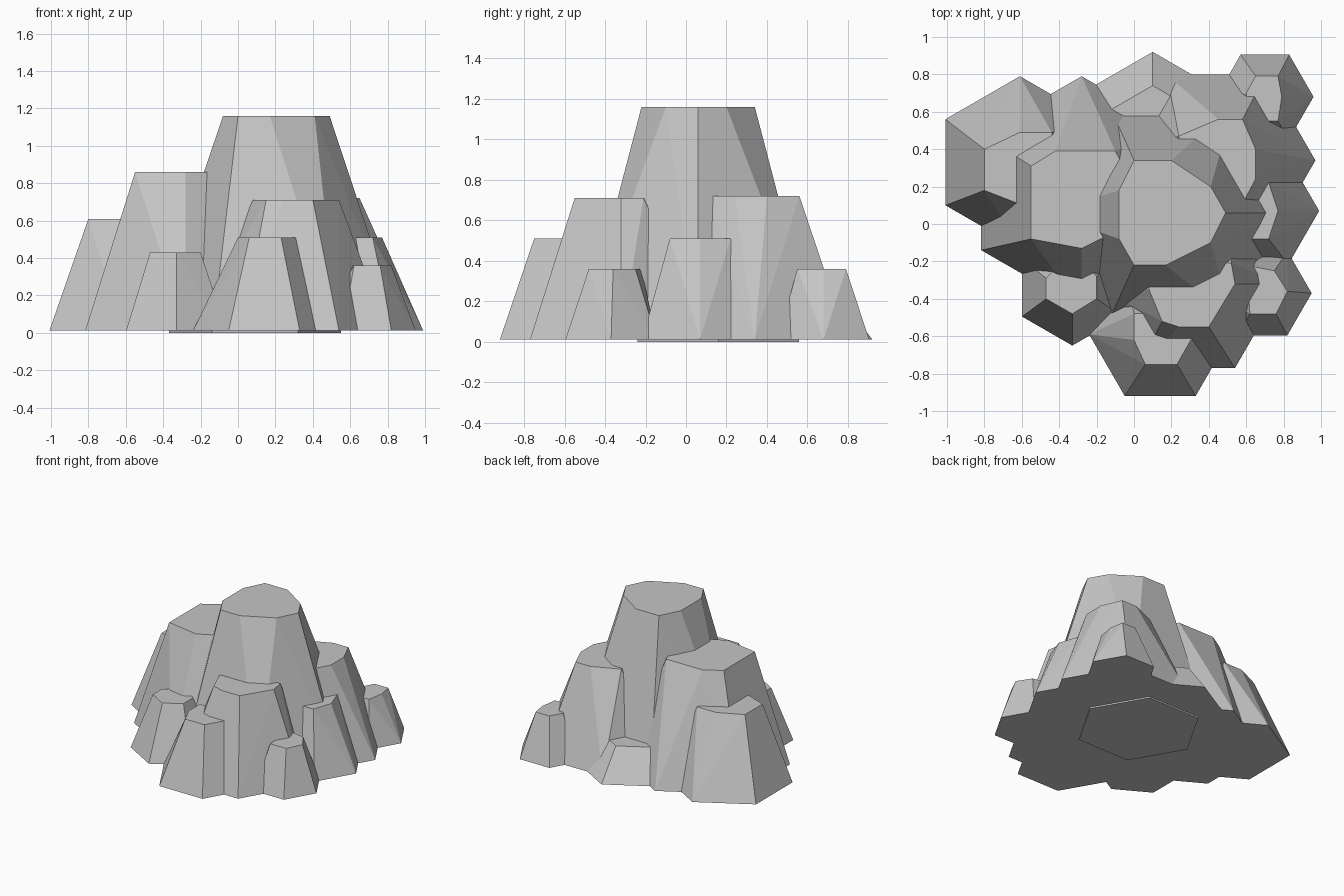
import bpy
import bmesh
from math import sin, cos, pi

default_cube = bpy.data.objects.get("Cube")
if default_cube:
    bpy.data.objects.remove(default_cube, do_unlink=True)

GROUND = 0.012

# One grey stone colour for every rock
stone = bpy.data.materials.new("grey_stone")
stone.use_nodes = True
stone_colour = (0.56, 0.56, 0.56, 1.0)
stone.diffuse_color = stone_colour
shader = next(n for n in stone.node_tree.nodes if n.type == "BSDF_PRINCIPLED")
shader.inputs["Base Color"].default_value = stone_colour
shader.inputs["Roughness"].default_value = 0.9


def hexagon(centre_x, centre_y, radius, point_along):
    """Corners of a regular hexagon with a corner along the given axis."""
    start = 0 if point_along == "x" else pi / 2
    corners = []
    for step in range(6):
        angle = start + step * pi / 3
        corners.append((centre_x + radius * cos(angle),
                        centre_y + radius * sin(angle)))
    return corners


def hull_object(name, lower, upper, bottom, height):
    """Flat-faced solid spanning a lower and an upper outline."""
    mesh_builder = bmesh.new()
    for outline, level in ((lower, bottom), (upper, height)):
        for x, y in outline:
            mesh_builder.verts.new((x, y, level))
    result = bmesh.ops.convex_hull(mesh_builder, input=mesh_builder.verts[:])
    unused = [v for v in result["geom_interior"] if isinstance(v, bmesh.types.BMVert)]
    bmesh.ops.delete(mesh_builder, geom=unused, context="VERTS")
    bmesh.ops.dissolve_limit(mesh_builder, angle_limit=0.01,
                             verts=mesh_builder.verts[:], edges=mesh_builder.edges[:])
    bmesh.ops.recalc_face_normals(mesh_builder, faces=mesh_builder.faces[:])
    mesh = bpy.data.meshes.new(name)
    mesh_builder.to_mesh(mesh)
    mesh_builder.free()
    mesh.materials.append(stone)
    rock_object = bpy.data.objects.new(name, mesh)
    bpy.context.scene.collection.objects.link(rock_object)
    return rock_object


def rock(name, centre, radius, point_along, height, top):
    """Tapered rock from a hexagonal foot up to a chipped flat top."""
    foot = hexagon(*centre, radius, point_along)
    return hull_object(name, foot, top, GROUND, height)


# Tall central peak
rock("central_peak", (0.2, 0.06), 0.67, "x", 1.16,
     [(0, -.22), (.17, -.22), (.41, -.1), (.49, .06), (.41, .2),
      (.2, .34), (0, .34), (-.08, .18), (-.08, -.08)])

# Rocks on the right side of the model
rock("right_shoulder", (-.28, .17), 0.62, "y", 0.86,
     [(-.55, .31), (-.42, .39), (-.1, .39), (0, .2),
      (-.02, 0), (-.28, -.13), (-.41, -.08), (-.55, -.08)])
rock("right_outer_rock", (-.61, .33), 0.46, "y", 0.61,
     [(-.8, .4), (-.61, .49), (-.44, .49), (-.4, .2), (-.62, .11), (-.8, .18)])
rock("right_front_rock", (-.33, -.34), 0.31, "y", 0.43,
     [(-.47, -.29), (-.41, -.23), (-.25, -.23), (-.2, -.28),
      (-.2, -.4), (-.33, -.48), (-.47, -.4)])

# Rocks along the front
rock("front_shoulder", (.28, -.32), 0.52, "x", 0.71,
     [(.08, -.35), (.15, -.52), (.24, -.55), (.4, -.55), (.54, -.32),
      (.52, -.21), (.3, -.2), (.1, -.2)])
rock("front_rock", (.14, -.59), 0.38, "x", 0.51,
     [(0, -.48), (0, -.62), (.06, -.75), (.23, -.75), (.31, -.61), (.25, -.47)])

# Rocks on the left side of the model
rock("left_front_rock", (.69, -.37), 0.26, "x", 0.36,
     [(.6, -.22), (.75, -.25), (.82, -.36), (.76, -.48), (.62, -.48)])
rock("left_middle_rock", (.66, .07), 0.33, "x", 0.51,
     [(.56, .22), (.72, .22), (.77, .07), (.72, -.08), (.58, -.08)])
rock("left_shoulder", (.44, .34), 0.53, "x", 0.72,
     [(.58, .56), (.45, .56), (.24, .47), (.3, .2),
      (.58, .11), (.65, .24), (.65, .4)])

# Rocks along the back
rock("back_left_rock", (.7, .68), 0.26, "x", 0.36,
     [(.6, .7), (.65, .79), (.77, .79), (.79, .68), (.77, .55), (.62, .55)])
rock("back_rock", (.1, .48), 0.44, "y", 0.25, hexagon(.1, .48, 0.26, "y"))

# Thin foot the cluster rests on
foot_outline = hexagon(.09, .16, 0.46, "x")
hull_object("resting_foot", foot_outline, foot_outline, 0, GROUND + 0.02)
